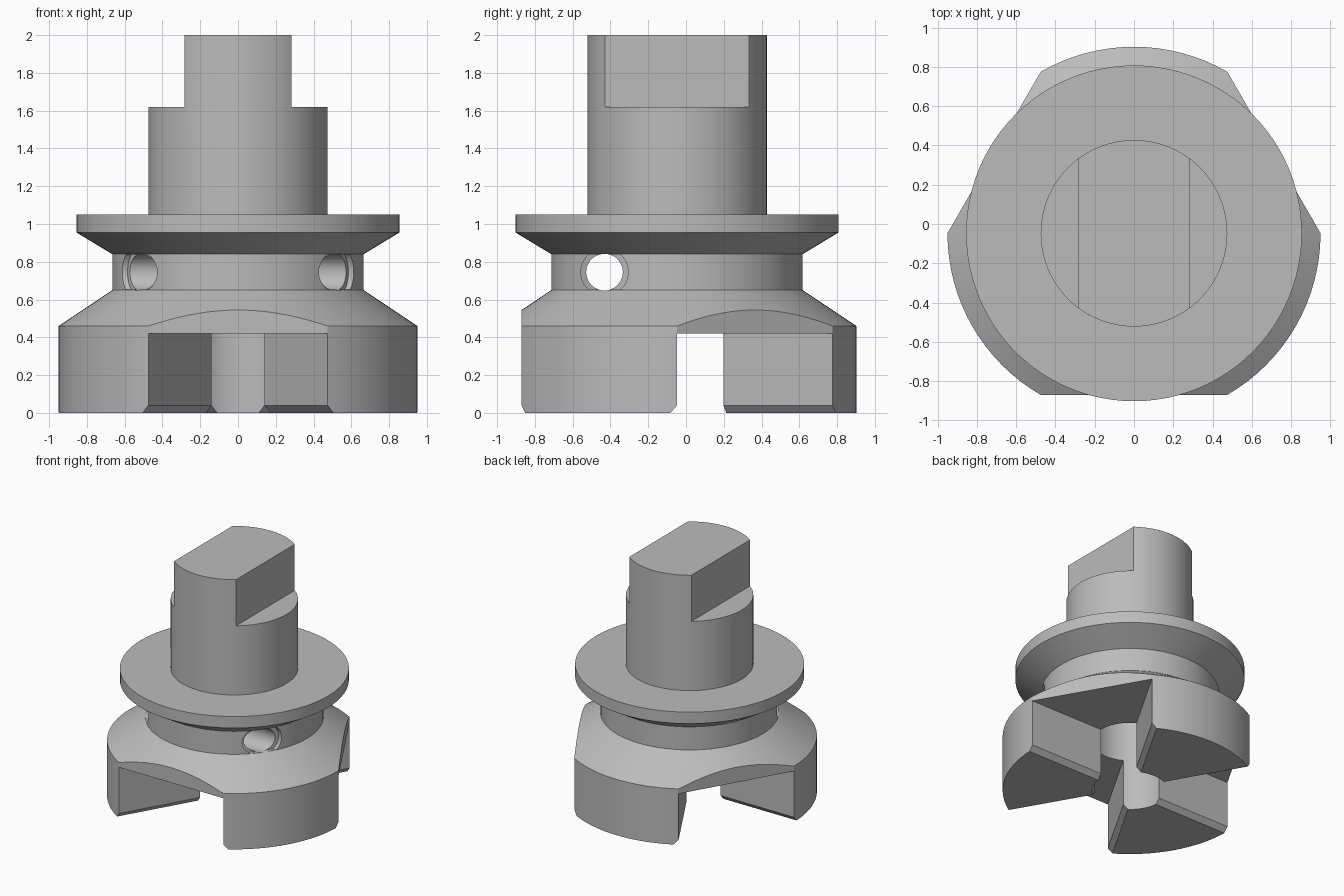
import bpy, bmesh, math
from mathutils import Matrix

if "Cube" in bpy.data.objects:
    bpy.data.objects.remove(bpy.data.objects["Cube"])

CY = -0.0475          # y of the turning axis
SEG = 96

steel = bpy.data.materials.new("steel_grey")
steel.diffuse_color = (0.5, 0.5, 0.5, 1)
steel.use_nodes = True
steel.node_tree.nodes["Principled BSDF"].inputs["Base Color"].default_value = steel.diffuse_color


def add_object(name, bm, cutter=False):
    bmesh.ops.recalc_face_normals(bm, faces=bm.faces)
    me = bpy.data.meshes.new(name)
    bm.to_mesh(me)
    bm.free()
    me.materials.append(steel)
    ob = bpy.data.objects.new(name, me)
    bpy.context.collection.objects.link(ob)
    ob.location.y = CY
    ob.hide_render = cutter
    ob.hide_set(cutter)
    return ob


def lathe(name, profile, cutter=False):
    """Turn a closed (radius, z) profile around the axis."""
    bm = bmesh.new()
    rings = []
    for r, z in profile:
        if r == 0:
            rings.append([bm.verts.new((0, 0, z))] * SEG)
        else:
            rings.append([bm.verts.new((r * math.cos(a), r * math.sin(a), z))
                          for a in (2 * math.pi * i / SEG for i in range(SEG))])
    for k, lo in enumerate(rings):
        hi = rings[(k + 1) % len(rings)]
        if lo[0] is lo[1] and hi[0] is hi[1]:
            continue
        for i in range(SEG):
            j = (i + 1) % SEG
            quad = list(dict.fromkeys((lo[i], lo[j], hi[j], hi[i])))
            bm.faces.new(quad)
    return add_object(name, bm, cutter)


def loft(name, sections, angle):
    """Join equal-sized outlines into a solid cutter, turned about the axis."""
    bm = bmesh.new()
    rings = [[bm.verts.new(p) for p in s] for s in sections]
    for lo, hi in zip(rings, rings[1:]):
        for i in range(len(lo)):
            j = (i + 1) % len(lo)
            bm.faces.new((lo[i], lo[j], hi[j], hi[i]))
    bm.faces.new(rings[0])
    bm.faces.new(rings[-1])
    bmesh.ops.rotate(bm, verts=bm.verts, matrix=Matrix.Rotation(angle, 3, 'Z'))
    return add_object(name, bm, True)


def box(name, x0, x1, hy, z0, z1, angle=0):
    return loft(name, [[(x0, -hy, z), (x1, -hy, z), (x1, hy, z), (x0, hy, z)]
                       for z in (z0, z1)], angle)


def cross_rod(name, r, y, z):
    bm = bmesh.new()
    m = Matrix.Translation((0, y, z)) @ Matrix.Rotation(math.pi / 2, 4, 'Y')
    bmesh.ops.create_cone(bm, cap_ends=True, segments=48, radius1=r, radius2=r,
                          depth=2.4, matrix=m)
    return add_object(name, bm, True)


def boolean(ob, other, op='DIFFERENCE'):
    m = ob.modifiers.new(other.name, 'BOOLEAN')
    m.operation, m.object, m.solver = op, other, 'EXACT'


# Turned body: clutch base, neck, flange and shaft with a blind centre bore
body = lathe("coupling_body", [
    (0.283, 0), (0.95, 0), (0.95, 0.46), (0.665, 0.65), (0.665, 0.84),
    (0.855, 0.955), (0.855, 1.05), (0.475, 1.05), (0.475, 2), (0, 2),
    (0, 1.0), (0.283, 1.0)])

# Three wedge slots with chamfered mouths, and a flat above each
T = math.tan(math.pi / 6)
for n, deg in enumerate((30, 150, 270)):
    a = math.radians(deg)
    sections = []
    for z, off in ((-0.04, 0.07), (0.04, 0), (0.42, 0)):
        w = (1.3 + 2 * off) * T
        sections.append([(-2 * off, 0, z), (1.3, -w, z), (1.3, w, z)])
    boolean(body, loft(f"slot_cutter_{n}", sections, a))
    boolean(body, box(f"flat_cutter_{n}", 0.823, 1.3, 0.6, -0.1, 0.7, a))

# Two drive flats on the shaft
for n, a in enumerate((0, math.pi)):
    boolean(body, box(f"drive_flat_cutter_{n}", 0.283, 0.7, 0.6, 1.62, 2.2, a))

# Cross hole through the neck with a shallow rim recess
boolean(body, cross_rod("cross_hole_cutter", 0.097, -0.384, 0.745))
rim = lathe("hole_rim_cutter", [(0.64, 0.652), (0.72, 0.652),
                                (0.72, 0.838), (0.64, 0.838)], True)
boolean(rim, cross_rod("hole_rim_rod", 0.125, -0.384, 0.745), 'INTERSECT')
boolean(body, rim)

# Bake the cuts, then shade smooth with sharp edges
bpy.context.view_layer.update()
dg = bpy.context.evaluated_depsgraph_get()
baked = bpy.data.meshes.new_from_object(body.evaluated_get(dg))
body.modifiers.clear()
body.data = baked
for ob in list(bpy.data.objects):
    if ob is not body:
        bpy.data.objects.remove(ob)
bpy.context.view_layer.objects.active = body
body.select_set(True)
bpy.ops.object.shade_smooth_by_angle(angle=math.radians(20))
